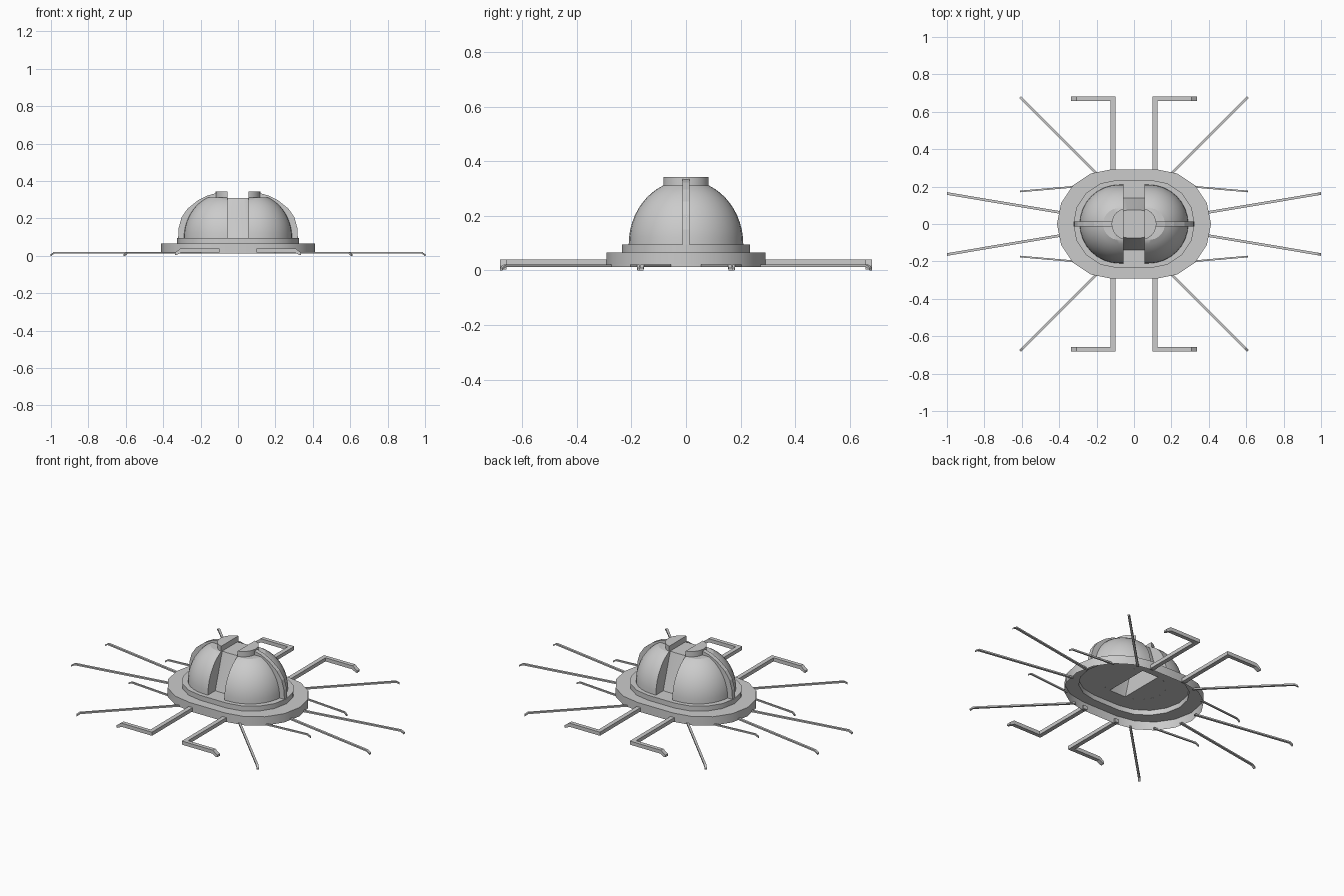
import bpy, bmesh, math
from mathutils import Vector

cube = bpy.data.objects.get("Cube")
if cube:
    bpy.data.objects.remove(cube, do_unlink=True)

# Single plain grey
grey = bpy.data.materials.new("plain_grey")
grey.use_nodes = True
grey.diffuse_color = (0.6, 0.6, 0.6, 1)
grey.node_tree.nodes["Principled BSDF"].inputs["Base Color"].default_value = (0.6, 0.6, 0.6, 1)


def finish(name, bm, mirror=None, smooth=False, closed=True):
    if closed:
        bmesh.ops.recalc_face_normals(bm, faces=bm.faces)
    mesh = bpy.data.meshes.new(name)
    bm.to_mesh(mesh)
    bm.free()
    mesh.materials.append(grey)
    obj = bpy.data.objects.new(name, mesh)
    bpy.context.collection.objects.link(obj)
    if mirror:
        mod = obj.modifiers.new("mirror", 'MIRROR')
        mod.use_axis = mirror
        mod.use_mirror_merge = False
    if smooth:
        bpy.ops.object.select_all(action='DESELECT')
        obj.select_set(True)
        bpy.context.view_layer.objects.active = obj
        bpy.ops.object.shade_smooth_by_angle(angle=math.radians(30))
    return obj


def stadium_loft(rings, segments, cap_bottom=False, cap_top=False):
    """Loft rounded-end ovals given as (end centre x, radius, z), bottom to top."""
    bm = bmesh.new()
    loops = []
    for cx, r, z in rings:
        loop = []
        for side in (1, -1):
            for i in range(segments + 1):
                a = math.pi * (i / segments - 0.5)
                loop.append(bm.verts.new((side * (cx + r * math.cos(a)), side * r * math.sin(a), z)))
        loops.append(loop)
    for low, high in zip(loops, loops[1:]):
        for i in range(len(low)):
            j = (i + 1) % len(low)
            bm.faces.new((low[i], low[j], high[j], high[i]))
    if cap_bottom:
        bm.faces.new(loops[0][::-1])
    if cap_top:
        bm.faces.new(loops[-1])
    return bm


def keep_right_of(bm, x):
    """Cut a closed solid at x and close the cut."""
    cut = bmesh.ops.bisect_plane(bm, geom=bm.verts[:] + bm.edges[:] + bm.faces[:],
                                 plane_co=(x, 0, 0), plane_no=(1, 0, 0), clear_inner=True)
    edges = [e for e in cut["geom_cut"] if isinstance(e, bmesh.types.BMEdge)]
    bmesh.ops.edgeloop_fill(bm, edges=edges)
    return bm


def extrude_xz(outline, y0, y1):
    """Prism from an x-z outline."""
    bm = bmesh.new()
    face = bm.faces.new([bm.verts.new((x, y0, z)) for x, z in outline])
    ext = bmesh.ops.extrude_face_region(bm, geom=[face])
    verts = [v for v in ext["geom"] if isinstance(v, bmesh.types.BMVert)]
    bmesh.ops.translate(bm, verts=verts, vec=(0, y1 - y0, 0))
    return bm


def beam(start, end, width, height, z, tip):
    """Thin bar with a short tip bent down to the ground."""
    a, b = Vector((*start, z)), Vector((*end, z))
    along = (b - a).normalized()
    side = Vector((-along.y, along.x, 0)) * width / 2
    up = Vector((0, 0, height / 2))
    path = [a, b - along * tip, Vector((*end, height / 2))]
    bm = bmesh.new()
    loops = [[bm.verts.new(p + s) for s in (side + up, up - side, -side - up, side - up)] for p in path]
    for p, q in zip(loops, loops[1:]):
        for i in range(4):
            j = (i + 1) % 4
            bm.faces.new((p[i], p[j], q[j], q[i]))
    bm.faces.new(loops[0])
    bm.faces.new(loops[-1][::-1])
    return bm


# Stepped base, open underneath, with an oval hole below the core
finish("stepped_base", stadium_loft([(0.12, 0.292, 0.012), (0.12, 0.292, 0.065), (0.09, 0.235, 0.065),
                                     (0.09, 0.235, 0.095), (0.05, 0.14, 0.095)], 8),
       smooth=True, closed=False)

# Tapered core seen in the slot between the dome halves
finish("core", stadium_loft([(0.05, 0.14, 0.095), (0.03, 0.075, 0.31)], 12, cap_top=True),
       smooth=True, closed=False)

# Dome halves
dome_rings = []
steps = 10
last = math.acos(0.085 / 0.21)
for k in range(steps + 1):
    t = last * k / steps
    dome_rings.append((0.08, 0.21 * math.cos(t), 0.0955 + 0.235 * math.sin(t)))
finish("dome_half", keep_right_of(stadium_loft(dome_rings, 16, True, True), 0.055),
       mirror=(True, False, False), smooth=True)

# Half-round caps on top
finish("dome_cap", keep_right_of(stadium_loft([(0.035, 0.085, 0.3), (0.035, 0.085, 0.343)], 12, True, True), 0.055),
       mirror=(True, False, False), smooth=True)

# Curved ribs over the ends of the dome
rib = [(0.32, 0.095), (0.317, 0.15), (0.302, 0.205), (0.27, 0.252), (0.215, 0.296), (0.165, 0.322),
       (0.115, 0.335), (0.115, 0.29), (0.19, 0.26), (0.25, 0.2), (0.27, 0.095)]
finish("dome_rib", extrude_xz(rib, -0.013, 0.013), mirror=(True, False, False))

# Four thick arms with outward hooks
both = (True, True, False)
finish("arm", extrude_xz([(0.1, 0.017), (0.126, 0.017), (0.126, 0.039), (0.1, 0.039)], 0.28, 0.657), mirror=both)
hook = [(0.1, 0.017), (0.1, 0.039), (0.308, 0.039), (0.338, 0.016), (0.338, 0.004), (0.328, 0.004), (0.305, 0.017)]
finish("arm_hook", extrude_xz(hook, 0.657, 0.681), mirror=both)

# Thin radiating legs
for name, start, end, width in (("long_leg", (0.385, 0.06), (1.0, 0.163), 0.014),
                                ("diagonal_leg", (0.195, 0.265), (0.608, 0.678), 0.013),
                                ("short_leg", (0.31, 0.2), (0.61, 0.174), 0.009)):
    finish(name, beam(start, end, width, 0.009, 0.017, 0.02), mirror=both)
